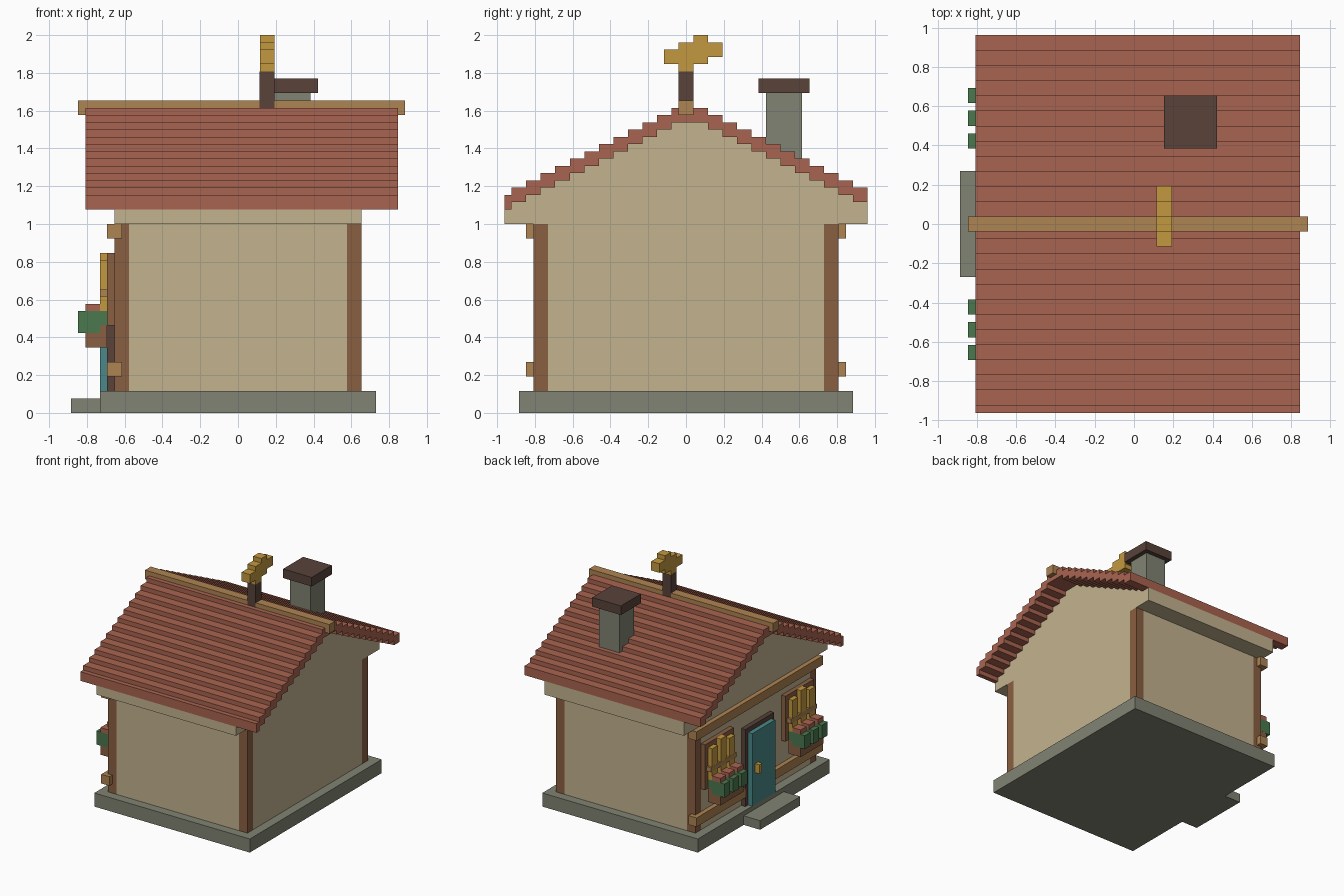
import bpy, bmesh

cube = bpy.data.objects.get("Cube")
if cube:
    bpy.data.objects.remove(cube, do_unlink=True)

U = 1 / 26  # size of one block


def material(name, rgb):
    lin = [((c / 255 + 0.055) / 1.055) ** 2.4 for c in rgb] + [1]
    m = bpy.data.materials.new(name)
    m.use_nodes = True
    m.diffuse_color = lin
    m.node_tree.nodes["Principled BSDF"].inputs["Base Color"].default_value = lin
    return m


STONE = material("grey stone", (128, 131, 114))
PLASTER = material("cream plaster", (196, 179, 143))
TIMBER = material("brown timber", (138, 96, 66))
BEAM = material("light wood", (174, 131, 82))
DARK = material("dark wood", (88, 66, 58))
TILE = material("terracotta", (169, 100, 80))
TEAL = material("teal paint", (76, 137, 138))
GOLD = material("golden yellow", (195, 152, 62))
LEAF = material("leaf green", (74, 120, 78))


def add_object(name, bm, mat):
    bmesh.ops.recalc_face_normals(bm, faces=bm.faces)
    me = bpy.data.meshes.new(name)
    bm.to_mesh(me)
    bm.free()
    me.materials.append(mat)
    ob = bpy.data.objects.new(name, me)
    bpy.context.collection.objects.link(ob)
    return ob


def prism(name, mat, x, outline):
    """Extrude a (y, z) outline from x[0] to x[1], in block units."""
    bm = bmesh.new()
    face = bm.faces.new([bm.verts.new((x[0] * U, y * U, z * U)) for y, z in outline])
    res = bmesh.ops.extrude_face_region(bm, geom=[face], use_keep_orig=True)
    moved = [v for v in res["geom"] if isinstance(v, bmesh.types.BMVert)]
    bmesh.ops.translate(bm, verts=moved, vec=((x[1] - x[0]) * U, 0, 0))
    return add_object(name, bm, mat)


def box(name, mat, x, y, z):
    a, b = sorted(y)
    return prism(name, mat, x, [(a, z[0]), (b, z[0]), (b, z[1]), (a, z[1])])


# Base and doorstep
box("plinth", STONE, (-19, 19), (-23, 23), (0, 3))
box("doorstep", STONE, (-23, -19), (-7, 7), (0, 2))

# Walls with corner posts flush in the notches
box("wall_core", PLASTER, (-17, 17), (-19, 19), (3, 26))
for s in (-1, 1):
    box("side_wall", PLASTER, (-15, 15), (19 * s, 21 * s), (3, 26))
    for x in ((-17, -15), (15, 17)):
        box("corner_post", TIMBER, x, (19 * s, 21 * s), (3, 26))

# Stepped roof courses, as (start, end, top)
courses = [(-25, -24, 30)]
courses += [(-2 - 2 * i, -2 * i, 42 - i) for i in range(11, 0, -1)]
courses += [(-2, 3, 42)]
courses += [(1 + 2 * i, 3 + 2 * i, 42 - i) for i in range(1, 12)]
top = [(y, t) for a, b, t in courses for y in (a, b)]
under = [(y, t - 2) for y, t in top]
prism("roof_tiles", TILE, (-21, 22), top + under[::-1])
prism("gable", PLASTER, (-17, 17), [(-25, 26)] + under + [(25, 26)])
box("ridge_beam", BEAM, (-22, 23), (-1, 1), (41, 43))

# Chimney
box("chimney_shaft", STONE, (5, 10), (11, 16), (33, 44))
box("chimney_cap", DARK, (4, 11), (10, 17), (44, 46))

# Weathervane
box("vane_post", DARK, (2.98, 5.02), (-1.02, 1.02), (42, 47))
prism("vane", GOLD, (3, 5), [
    (-1, 47), (1, 47), (1, 48), (3, 48), (3, 49), (5, 49), (5, 51), (3, 51),
    (3, 52), (1, 52), (1, 51), (-1, 51), (-1, 50), (-3, 50), (-3, 48), (-1, 48)])

# Door
box("door_frame", DARK, (-18, -17), (-5, 5), (3, 20))
box("door", TEAL, (-19, -18), (-4, 4), (3, 19))
box("door_handle", GOLD, (-20, -19), (2, 3), (10, 12))

# Facade beams, windows and flower boxes
box("top_beam", BEAM, (-18, -16), (-22, 22), (24, 26))
for s in (-1, 1):
    box("low_beam", BEAM, (-18, -16), (5 * s, 22 * s), (5, 7))
    box("window_frame", TIMBER, (-18, -17), (9 * s, 19 * s), (12, 22))
    box("window_crossbar", BEAM, (-19.02, -18), (9.5 * s, 18.5 * s), (16, 17))
    box("flower_box", TIMBER, (-21, -18), (10.02 * s, 17.98 * s), (9, 12))
    for y in (10, 13, 16):
        span = (y * s, (y + 2) * s)
        box("window_pane", GOLD, (-19, -18), span, (14, 22 if y == 13 else 21))
        box("plant", LEAF, (-22, -19), span, (11, 14))
        box("plant_back", LEAF, (-19, -18), span, (12, 14))
        box("blossom", TILE, (-21, -19), span, (14, 15))
